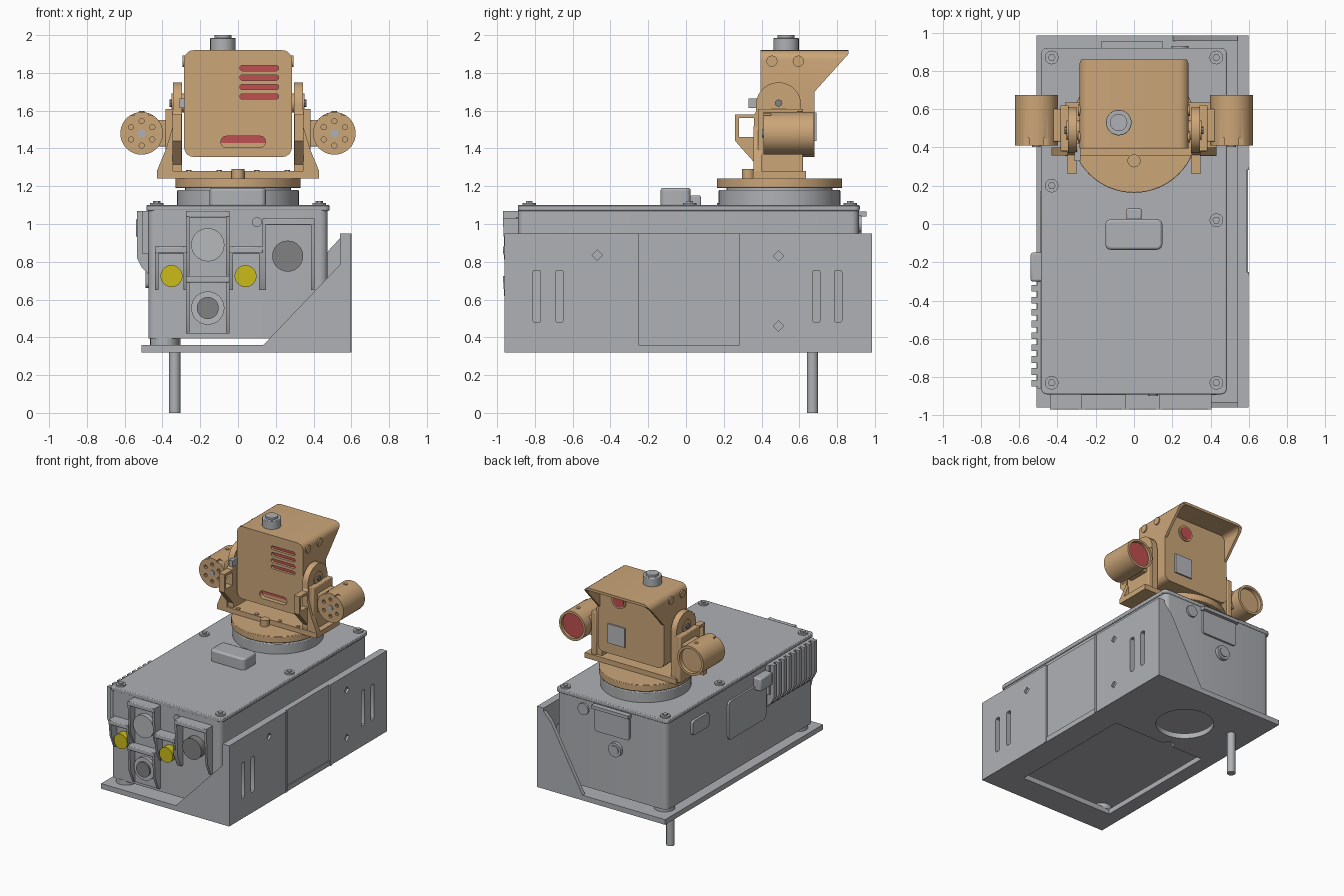
import bpy, bmesh, math
from mathutils import Vector


def mat(name, r, g, b):
    m = bpy.data.materials.new(name)
    m.diffuse_color = (r, g, b, 1)
    return m


GREY = mat("housing grey", 0.43, 0.44, 0.46)
TAN = mat("turret tan", 0.60, 0.38, 0.19)
RED = mat("lens red", 0.52, 0.08, 0.08)
YELLOW = mat("lamp yellow", 0.60, 0.50, 0.01)
DARK = mat("lens dark grey", 0.22, 0.22, 0.22)
PALE = mat("lens pale grey", 0.47, 0.48, 0.50)


def prism(name, pts, axis, lo, hi, m, bevel=0):
    """Extrude a flat outline along an axis from lo to hi."""
    put = {'x': lambda p, t: (t, p[0], p[1]),
           'y': lambda p, t: (p[0], t, p[1]),
           'z': lambda p, t: (p[0], p[1], t)}[axis]
    bm = bmesh.new()
    f = bm.faces.new([bm.verts.new(put(p, lo)) for p in pts])
    ext = bmesh.ops.extrude_face_region(bm, geom=[f])
    d = Vector(put((0, 0), hi - lo))
    bmesh.ops.translate(bm, vec=d, verts=[v for v in ext['geom'] if isinstance(v, bmesh.types.BMVert)])
    bmesh.ops.recalc_face_normals(bm, faces=bm.faces)
    me = bpy.data.meshes.new(name)
    bm.to_mesh(me)
    bm.free()
    me.materials.append(m)
    ob = bpy.data.objects.new(name, me)
    bpy.context.collection.objects.link(ob)
    if bevel:
        b = ob.modifiers.new("bevel", 'BEVEL')
        b.width, b.segments, b.limit_method = bevel, 2, 'ANGLE'
    return ob


def box(name, x, y, z, m, bevel=0):
    return prism(name, [(x[0], y[0]), (x[1], y[0]), (x[1], y[1]), (x[0], y[1])], 'z', z[0], z[1], m, bevel)


def cyl(name, c, r, axis, lo, hi, m, n=32, bevel=0):
    pts = [(c[0] + r * math.cos(2 * math.pi * i / n), c[1] + r * math.sin(2 * math.pi * i / n)) for i in range(n)]
    return prism(name, pts, axis, lo, hi, m, bevel)


def rounded(a, b, c, d, r, n=5):
    """Outline of a rounded rectangle a..b by c..d."""
    pts = []
    for k, (u, v) in enumerate([(b - r, d - r), (a + r, d - r), (a + r, c + r), (b - r, c + r)]):
        for i in range(n + 1):
            t = math.pi / 2 * (k + i / n)
            pts.append((u + r * math.cos(t), v + r * math.sin(t)))
    return pts


def cut(ob, *cutters):
    bpy.context.view_layer.objects.active = ob
    for c in cutters:
        c.hide_render = True
        md = ob.modifiers.new("cut", 'BOOLEAN')
        md.operation, md.solver, md.object = 'DIFFERENCE', 'EXACT', c
        bpy.ops.object.modifier_apply(modifier=md.name)
        bpy.data.objects.remove(c)


# Mounting bracket: base plate with openings, side plate, gussets, leg
base = box("base_plate", (-0.51, 0.595), (-0.96, 0.985), (0.32, 0.36), GREY)
cut(base, box("c", (-0.40, 0.39), (-0.75, 0.265), (0.2, 0.5), GREY),
    cyl("c", (0.01, 0.57), 0.205, 'z', 0.2, 0.5, GREY),
    cyl("c", (-0.09, 0.27), 0.04, 'z', 0.2, 0.5, GREY, 20))
side = box("side_plate", (0.54, 0.597), (-0.96, 0.985), (0.321, 0.95), GREY)
cut(side, box("c", (0.587, 0.7), (-0.26, 0.29), (0.2, 1.1), GREY),
    *[prism("c", rounded(y - 0.02, y + 0.02, 0.48, 0.755, 0.01, 2), 'x', 0.5, 0.7, GREY)
      for y in (-0.79, -0.67, 0.69, 0.805)],
    *[cyl("c", p, 0.028, 'x', 0.58, 0.7, GREY, 4) for p in ((-0.47, 0.835), (0.49, 0.83), (0.49, 0.46))])
for y in (-0.26, 0.29):
    box("side_plate_rib", (0.58, 0.602), (y - 0.008, y + 0.008), (0.32, 0.95), GREY)
prism("front_gusset", [(0.13, 0.355), (0.545, 0.355), (0.545, 0.79)], 'y', -0.96, -0.93, GREY)
prism("rear_gusset", [(0.20, 0.355), (0.545, 0.355), (0.545, 0.93), (0.48, 0.86)], 'y', 0.955, 0.985, GREY)
cyl("support_leg", (-0.335, 0.67), 0.03, 'z', 0, 0.40, GREY, 24)
for x in (-0.39, 0.41):
    for y in (-0.82, 0.82):
        cyl("standoff", (x, y), 0.075, 'z', 0.355, 0.40, GREY, 24)

# Main housing and lid
prism("housing", rounded(-0.475, 0.475, -0.89, 0.915, 0.04), 'z', 0.395, 1.075, GREY)
prism("lid", rounded(-0.485, 0.485, -0.89, 0.92, 0.03), 'z', 1.07, 1.10, GREY, 0.006)
for p in ((-0.43, 0.87), (0.43, 0.87), (-0.43, -0.83), (0.43, -0.83), (-0.43, 0.2), (0.43, 0.02)):
    cyl("lid_bolt", p, 0.036, 'z', 1.09, 1.112, GREY, 12)
    cyl("lid_bolt_head", p, 0.02, 'z', 1.11, 1.122, GREY, 6)
prism("lid_connector", rounded(-0.15, 0.148, -0.135, 0.025, 0.03), 'z', 1.09, 1.19, GREY, 0.012)
box("lid_tab", (-0.04, 0.04), (0.02, 0.08), (1.09, 1.15), GREY, 0.008)


def hood(x0, x1, z0, z1):
    """Sun shade: roof with two tapering cheeks."""
    box("hood_roof", (x0, x1), (-0.97, -0.88), (z1 - 0.035, z1), GREY, 0.006)
    for a in (x0, x1 - 0.018):
        prism("hood_cheek", [(-0.88, z1), (-0.97, z1), (-0.955, z0 + 0.1), (-0.91, z0), (-0.88, z0)],
              'x', a, a + 0.018, GREY)


# Front sensor bay
for h in ((-0.275, -0.045, 0.72, 1.07), (-0.275, -0.045, 0.42, 0.725), (-0.44, -0.27, 0.65, 0.88),
          (-0.045, 0.13, 0.65, 0.88), (0.13, 0.405, 0.65, 1.03)):
    hood(*h)
box("sensor_column", (-0.275, -0.045), (-0.905, -0.88), (0.42, 1.05), GREY)
cyl("upper_lens", (-0.16, 0.89), 0.088, 'y', -0.94, -0.88, PALE)
cyl("lower_lens_ring", (-0.16, 0.555), 0.088, 'y', -0.93, -0.88, PALE)
cyl("lower_lens", (-0.16, 0.555), 0.058, 'y', -0.945, -0.92, DARK)
cyl("large_lens", (0.263, 0.83), 0.082, 'y', -0.945, -0.88, DARK)
for x in (-0.352, 0.04):
    cyl("yellow_lamp", (x, 0.724), 0.058, 'y', -0.945, -0.88, YELLOW)
cyl("front_plug", (0.1, 1.01), 0.026, 'y', -0.90, -0.88, GREY, 20)

# Left side fittings: finned cooler and covers
box("cooler_back", (-0.505, -0.47), (-0.86, -0.30), (0.84, 1.07), GREY)
for i in range(9):
    y = -0.85 + i * 0.062
    prism("cooler_fin", [(-0.47, 1.07), (-0.535, 1.07), (-0.535, 0.82), (-0.51, 0.77), (-0.47, 0.73)],
          'y', y, y + 0.035, GREY)
box("cooler_connector", (-0.54, -0.47), (-0.30, -0.15), (0.93, 1.03), GREY, 0.01)
prism("left_cover", rounded(-0.29, 0.17, 0.66, 0.96, 0.03), 'x', -0.49, -0.47, GREY)
prism("left_small_cover", rounded(0.42, 0.62, 0.87, 0.98, 0.02), 'x', -0.495, -0.47, GREY)

# Rear fittings
prism("rear_cover", rounded(-0.16, 0.14, 0.86, 1.06, 0.02), 'y', 0.90, 0.93, GREY)
box("rear_cover_shade", (-0.17, 0.15), (0.91, 0.955), (1.04, 1.065), GREY)
cyl("rear_plug", (0.24, 1.0), 0.045, 'y', 0.90, 0.93, GREY, 24)
cyl("rear_port", (-0.04, 0.76), 0.055, 'y', 0.90, 0.94, GREY, 24)
cyl("rear_port_cap", (-0.04, 0.76), 0.035, 'y', 0.93, 0.947, GREY, 24)

# Turntable
C = (0, 0.495)
cyl("turntable_base", C, 0.322, 'z', 1.09, 1.18, GREY, 64, 0.006)
cyl("turntable_core", C, 0.28, 'z', 1.17, 1.2, GREY, 48)
cyl("turntable_disc", C, 0.332, 'z', 1.19, 1.242, TAN, 64, 0.004)
cyl("disc_hub_screw", (0, 0.33), 0.034, 'z', 1.24, 1.29, TAN, 20)
box("yoke_base", (-0.36, 0.43), (0.355, 0.635), (1.24, 1.28), TAN)
for x in (-0.26, -0.1, 0.1, 0.26):
    cyl("yoke_screw", (x, 0.375), 0.015, 'z', 1.27, 1.287, TAN, 10)

# Yoke arms, pod mounts and light pods on each side
for s in (-1, 1):
    X = lambda a, b: (min(s * a, s * b), max(s * a, s * b))
    arc = [(0.49 + 0.12 * math.cos(math.pi * i / 14), 1.63 + 0.12 * math.sin(math.pi * i / 14)) for i in range(15)]
    prism("yoke_arm", [(0.37, 1.27), (0.61, 1.27)] + arc, 'x', *X(0.297, 0.345), TAN)
    cyl("pivot", (0.49, 1.64), 0.05, 'x', *X(0.27, 0.352), TAN, 24)
    cyl("pivot_bolt", (0.49, 1.64), 0.02, 'x', *X(0.35, 0.362), DARK, 8)
    fr = prism("pod_frame", [(0.26, 1.44), (0.375, 1.31), (0.375, 1.60), (0.36, 1.58), (0.26, 1.58)],
               'x', *X(0.3, 0.348), TAN)
    cut(fr, box("c", X(0.2, 0.5), (0.28, 0.36), (1.46, 1.56), TAN))
    box("pod_mount_plate", X(0.34, 0.385), (0.38, 0.62), (1.25, 1.61), TAN, 0.006)
    box("pod_clamp", X(0.38, 0.43), (0.43, 0.60), (1.41, 1.55), TAN, 0.006)
    prism("yoke_gusset", [(s * 0.345, 1.52), (s * 0.38, 1.40), (s * 0.43, 1.28), (s * 0.43, 1.24), (s * 0.345, 1.24)],
          'y', 0.358, 0.40, TAN)
    p = (s * 0.51, 1.48)
    pod = cyl("light_pod", p, 0.113, 'y', 0.41, 0.675, TAN, 40)
    cut(pod, cyl("c", p, 0.095, 'y', 0.645, 0.8, TAN, 40),
        *[cyl("c", (p[0] + 0.065 * math.cos(a), p[1] + 0.065 * math.sin(a)), 0.014, 'y', 0.3, 0.435, TAN, 10)
          for a in [math.pi / 6 + k * math.pi / 3 for k in range(6)]],
        *[box("c", (p[0] + q - 0.012, p[0] + q + 0.012), (0.3, 0.45), (1.575, 1.7), TAN) for q in (-0.05, 0.05)])
    cyl("pod_centre_pin", p, 0.022, 'y', 0.403, 0.42, GREY, 16)
    cyl("pod_top_screw", (p[0], 0.60), 0.014, 'z', 1.58, 1.598, TAN, 10)
    if s > 0:
        cyl("pod_red_lens", p, 0.094, 'y', 0.64, 0.655, RED, 40)

# Camera head: rounded shell with open visor at the back and cut vents
head = prism("camera_head", rounded(-0.285, 0.285, 1.355, 1.92, 0.05), 'y', 0.395, 0.86, TAN)
slats = (1.675, 1.725, 1.775, 1.825)
cut(head, prism("c", rounded(-0.265, 0.265, 1.2, 1.90, 0.04), 'y', 0.68, 1.0, TAN),
    prism("c", [(0.68, 1.2), (1.1, 1.2), (1.1, 1.90), (0.86, 1.90), (0.68, 1.70)], 'x', -0.5, 0.5, TAN),
    *[prism("c", rounded(0.01, 0.215, z - 0.014, z + 0.014, 0.012, 3), 'y', 0.3, 0.42, TAN) for z in slats],
    prism("c", rounded(-0.09, 0.145, 1.405, 1.465, 0.028), 'y', 0.3, 0.43, TAN))
for z in slats:
    box("red_vent", (0.0, 0.225), (0.414, 0.422), (z - 0.015, z + 0.015), RED)
box("red_lower_vent", (-0.1, 0.155), (0.424, 0.432), (1.43, 1.47), RED)
cyl("top_antenna", (-0.08, 0.53), 0.067, 'z', 1.91, 1.985, GREY, 32, 0.004)
cyl("top_antenna_cap", (-0.08, 0.53), 0.045, 'z', 1.98, 2.0, GREY, 32)
cyl("sight_lens_rim", (0.1, 1.79), 0.06, 'y', 0.67, 0.69, TAN)
cyl("sight_lens", (0.1, 1.79), 0.048, 'y', 0.68, 0.694, RED)
box("range_window", (0.045, 0.195), (0.67, 0.692), (1.44, 1.59), PALE)
for s in (-1, 1):
    for y in (0.455, 0.595):
        cyl("head_side_bolt", (y, 1.862), 0.03, 'x', min(s * 0.28, s * 0.293), max(s * 0.28, s * 0.293), TAN, 12)
box("side_stud", (-0.31, -0.28), (0.33, 0.42), (1.615, 1.665), GREY)

# Keep edges crisp and curves smooth
bpy.ops.object.select_all(action='SELECT')
bpy.ops.object.shade_smooth_by_angle(angle=math.radians(32))
